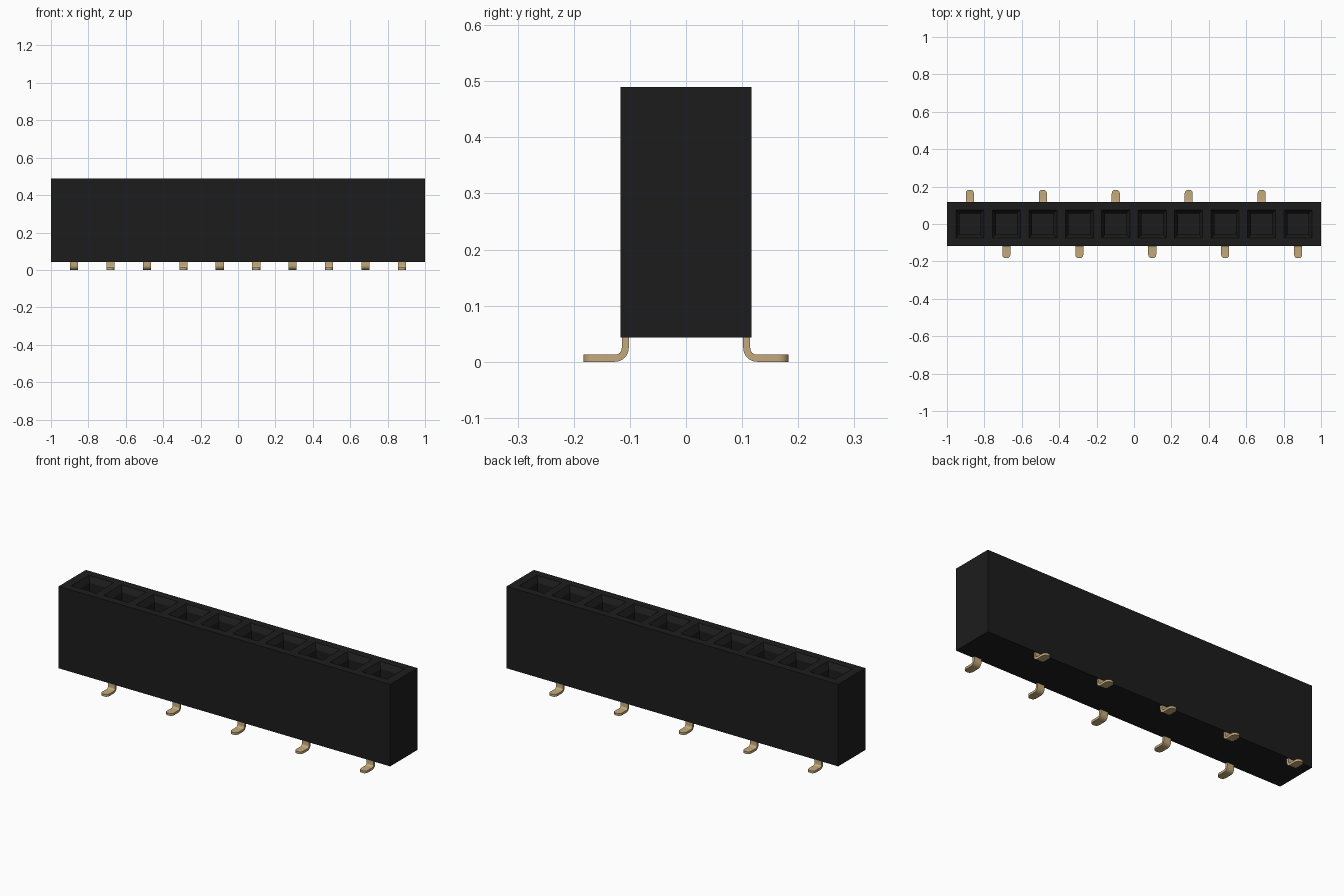
import bpy, bmesh, math
from mathutils import Matrix, Vector

if "Cube" in bpy.data.objects:
    bpy.data.objects.remove(bpy.data.objects["Cube"])

PITCH = 0.195
XS = [(i - 4.5) * PITCH for i in range(10)]
HALF_Y, Z0, Z1 = 0.117, 0.043, 0.49
MOUTH = 0.075


def material(name, color):
    m = bpy.data.materials.new(name)
    m.diffuse_color = color
    m.use_nodes = True
    m.node_tree.nodes["Principled BSDF"].inputs["Base Color"].default_value = m.diffuse_color
    return m


def finish(bm, name, mat):
    bmesh.ops.recalc_face_normals(bm, faces=bm.faces)
    me = bpy.data.meshes.new(name)
    bm.to_mesh(me)
    bm.free()
    me.materials.append(mat)
    ob = bpy.data.objects.new(name, me)
    bpy.context.collection.objects.link(ob)
    return ob


black = material("black_plastic", (0.012, 0.012, 0.012, 1))
gold = material("gold_contact", (0.55, 0.40, 0.2, 1))

# Housing block, sliced along the socket edges
bm = bmesh.new()
bmesh.ops.create_cube(bm, size=1, matrix=Matrix.Translation((0, 0, (Z0 + Z1) / 2))
                      @ Matrix.Diagonal((2, 2 * HALF_Y, Z1 - Z0, 1)))
cuts = [((x + s, 0, 0), (1, 0, 0)) for x in XS for s in (-MOUTH, MOUTH)]
cuts += [((0, s, 0), (0, 1, 0)) for s in (-MOUTH, MOUTH)]
for co, no in cuts:
    bmesh.ops.bisect_plane(bm, geom=bm.verts[:] + bm.edges[:] + bm.faces[:],
                           plane_co=co, plane_no=no)

# Sockets: tapered lead-in, then a deep square hole
bm.normal_update()
mouths = []
for f in bm.faces:
    c = f.calc_center_median()
    if f.normal.z > 0.9 and abs(c.y) < 0.01 and min(abs(c.x - x) for x in XS) < 0.01:
        mouths.append(f)
bmesh.ops.inset_individual(bm, faces=mouths, thickness=0.026)
for f in mouths:
    for v in f.verts:
        v.co.z = Z1 - 0.03
for f in mouths:
    new = bmesh.ops.extrude_discrete_faces(bm, faces=[f])["faces"][0]
    for v in new.verts:
        v.co.z = Z0 + 0.08
finish(bm, "socket_housing", black)


# Gull-wing pin: bent strip with rounded toe, pointing to +y or -y
def make_pin(x, side, name):
    t, half_w, inner_r = 0.0125, 0.0215, 0.012
    outer_r = inner_r + t
    y_in, toe = 0.102, 0.183
    cy, cz = y_in + outer_r, outer_r
    # (outer/bottom point, inner/top point, half width) along the strip
    st = [((y_in, 0.075), (y_in + t, 0.075), half_w)]
    for k in range(9):
        a = math.pi + k * math.pi / 16
        c, s = math.cos(a), math.sin(a)
        st.append(((cy + outer_r * c, cz + outer_r * s),
                   (cy + inner_r * c, cz + inner_r * s), half_w))
    r = 0.019
    for k in range(7):
        a = k * math.pi / 12
        y = toe - r + r * math.sin(a)
        st.append(((y, 0), (y, t), half_w - r + r * math.cos(a)))
    bm = bmesh.new()
    rings = []
    for lo, hi, w in st:
        pts = [(-w, lo), (w, lo), (w, hi), (-w, hi)]
        rings.append([bm.verts.new((x + dx, side * p[0], p[1])) for dx, p in pts])
    for a, b in zip(rings, rings[1:]):
        for j in range(4):
            bm.faces.new((a[j], a[(j + 1) % 4], b[(j + 1) % 4], b[j]))
    bm.faces.new(rings[0])
    bm.faces.new(rings[-1])
    return finish(bm, name, gold)


# Pins alternate between back and front
pins = [make_pin(x, 1 if i % 2 == 0 else -1, f"pin_{i + 1}") for i, x in enumerate(XS)]
for p in pins:
    p.select_set(True)
bpy.context.view_layer.objects.active = pins[0]
bpy.ops.object.shade_smooth_by_angle(angle=math.radians(30))
